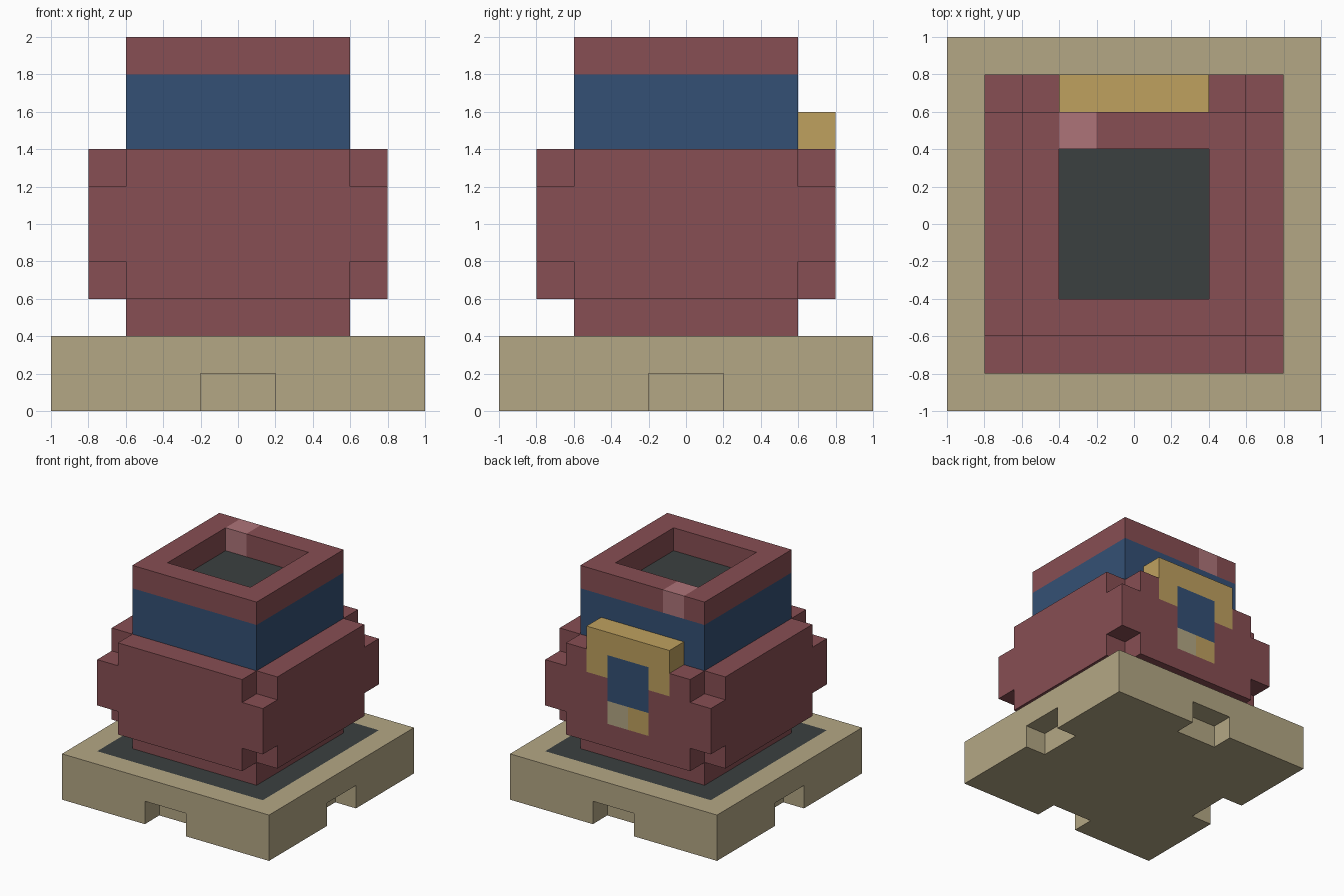
import bpy, bmesh
from mathutils import Vector

if "Cube" in bpy.data.objects:
    bpy.data.objects.remove(bpy.data.objects["Cube"])

U = 0.2  # block size


def material(name, rgb):
    lin = [((c / 255 + 0.055) / 1.055) ** 2.4 for c in rgb]
    m = bpy.data.materials.new(name)
    m.diffuse_color = (*lin, 1)
    m.use_nodes = True
    m.node_tree.nodes["Principled BSDF"].inputs["Base Color"].default_value = m.diffuse_color
    return m


MATS = {
    "red": material("dull_red", (135, 78, 83)),
    "blue": material("band_blue", (52, 80, 117)),
    "tan": material("stone_tan", (180, 167, 133)),
    "gold": material("gold", (191, 161, 95)),
    "dark": material("dark_slate", (59, 64, 64)),
    "pink": material("chipped_pink", (174, 116, 121)),
}

cells = {}  # block position -> (part, colour)


def fill(part, colour, x0, x1, y0, y1, z0, z1):
    """Fill a box of blocks; colour None carves it away."""
    for x in range(x0, x1):
        for y in range(y0, y1):
            for z in range(z0, z1):
                if colour:
                    cells[x, y, z] = (part, colour)
                else:
                    cells.pop((x, y, z), None)


# Base slab with a dark inset panel and a notch under each side
fill("base", "tan", -5, 5, -5, 5, 0, 2)
fill("base", "dark", -4, 4, -4, 4, 1, 2)
for s in (-5, 4):
    fill("base", None, -1, 1, s, s + 1, 0, 1)
    fill("base", None, s, s + 1, -1, 1, 0, 1)

# Foot and wide belly, belly corners notched above and below
fill("foot", "red", -3, 3, -3, 3, 2, 3)
fill("belly", "red", -4, 4, -4, 4, 3, 7)
for x in (-4, 3):
    for y in (-4, 3):
        for z in (3, 6):
            fill("belly", None, x, x + 1, y, y + 1, z, z + 1)

# Neck with blue band, dark contents, and open rim with one pale block
fill("neck", "blue", -3, 3, -3, 3, 7, 9)
fill("contents", "dark", -2, 2, -2, 2, 8, 9)
fill("rim", "red", -3, 3, -3, 3, 9, 10)
fill("rim", None, -2, 2, -2, 2, 9, 10)
fill("rim", "pink", -2, -1, 2, 3, 9, 10)

# Emblem on the back: gold arch, blue centre, split lower tip
fill("emblem", "gold", -2, 2, 3, 4, 6, 8)
fill("emblem", "blue", -1, 1, 3, 4, 5, 7)
fill("emblem", "gold", -1, 0, 3, 4, 4, 5)
fill("emblem", "tan", 0, 1, 3, 4, 4, 5)


def build(part):
    """Make one object from the exposed block faces of a part."""
    mesh = bpy.data.meshes.new(part)
    names = list(MATS)
    used = [n for n in names if (part, n) in cells.values()]
    for n in used:
        mesh.materials.append(MATS[n])
    bm = bmesh.new()
    verts = {}

    def vert(p):
        key = tuple(round(c) for c in p)
        if key not in verts:
            verts[key] = bm.verts.new(Vector(key) * U)
        return verts[key]

    for pos, (owner, colour) in cells.items():
        if owner != part:
            continue
        for axis in range(3):
            for side in (0, 1):
                near = list(pos)
                near[axis] += 2 * side - 1
                if tuple(near) in cells:
                    continue
                a, b, c = Vector((0, 0, 0)), Vector((0, 0, 0)), Vector(pos)
                a[(axis + 1) % 3] = 1
                b[(axis + 2) % 3] = 1
                c[axis] += side
                quad = [c, c + a, c + a + b, c + b]
                if not side:
                    quad.reverse()
                face = bm.faces.new([vert(p) for p in quad])
                face.material_index = used.index(colour)
    bm.to_mesh(mesh)
    bm.free()
    bpy.context.collection.objects.link(bpy.data.objects.new(part, mesh))


for part in ("base", "foot", "belly", "neck", "contents", "rim", "emblem"):
    build(part)
